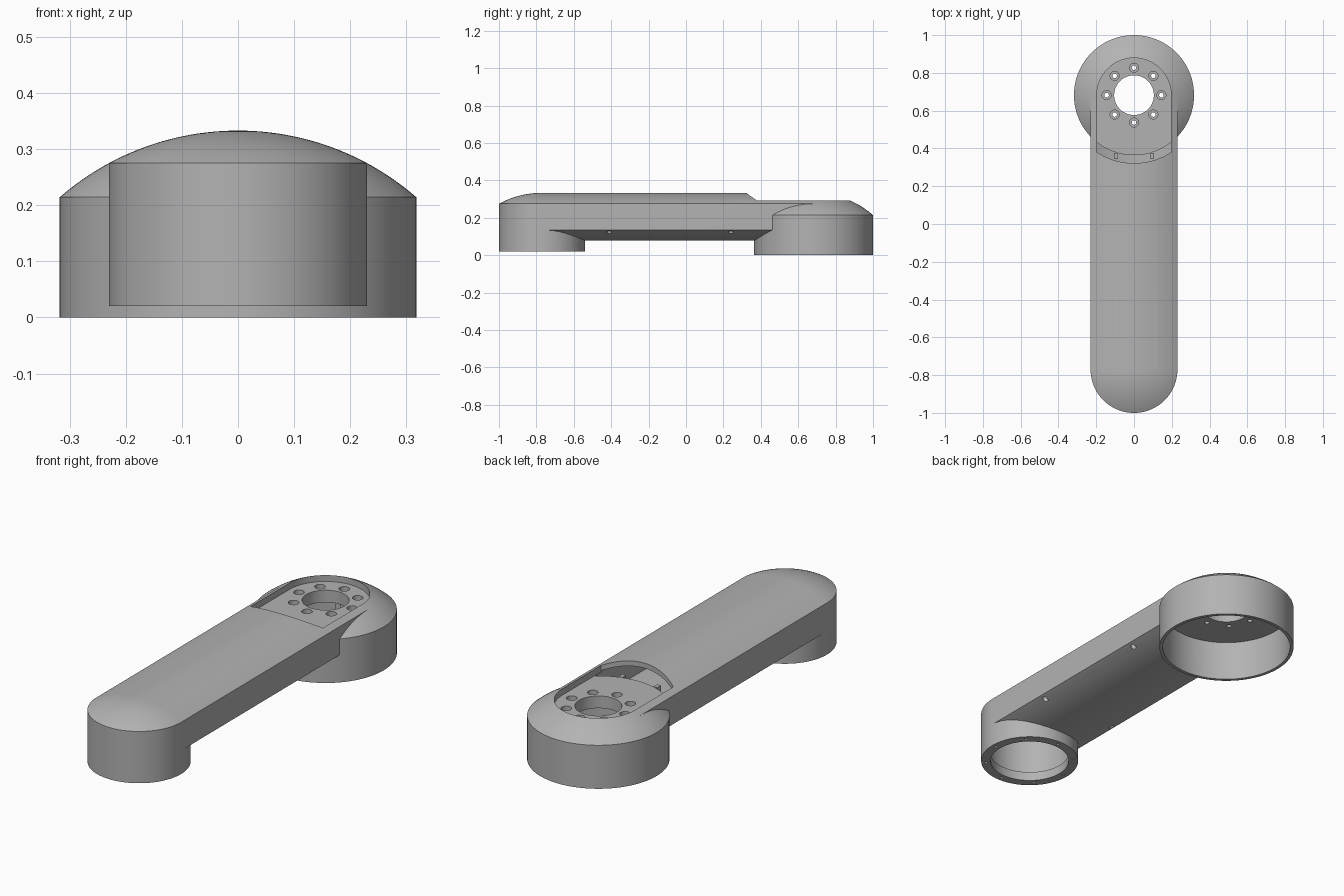
import bpy, bmesh, math
from mathutils import Vector

FOOT_Y, HUB_Y = -0.77, 0.682
FOOT_R, HUB_R = 0.23, 0.318
CROWN_R, TOP, BELLY = 0.485, 0.333, 0.077

if "Cube" in bpy.data.objects:
    bpy.data.objects.remove(bpy.data.objects["Cube"])

grey = bpy.data.materials.new("plain grey")
grey.use_nodes = True
colour = (0.45, 0.45, 0.45, 1)
grey.diffuse_color = colour
grey.node_tree.nodes["Principled BSDF"].inputs["Base Color"].default_value = colour


def sag(r):
    """Drop of the crowned surface at distance r from its crest."""
    return CROWN_R - math.sqrt(CROWN_R ** 2 - r * r)


def finish(name, bm):
    bmesh.ops.remove_doubles(bm, verts=bm.verts, dist=1e-5)
    bmesh.ops.recalc_face_normals(bm, faces=bm.faces)
    mesh = bpy.data.meshes.new(name)
    bm.to_mesh(mesh)
    bm.free()
    mesh.materials.append(grey)
    obj = bpy.data.objects.new(name, mesh)
    bpy.context.scene.collection.objects.link(obj)
    return obj


def lathe(name, profile, x, y, steps=96):
    """Revolve (radius, z) points about a vertical axis."""
    bm = bmesh.new()
    vs = [bm.verts.new((x + r, y, z)) for r, z in profile]
    es = [bm.edges.new(pair) for pair in zip(vs, vs[1:])]
    bmesh.ops.spin(bm, geom=vs + es, cent=(x, y, 0), axis=(0, 0, 1),
                   angle=math.tau, steps=steps, use_duplicate=False)
    return finish(name, bm)


def prism(name, points, sweep):
    """Extrude a closed outline of 3D points along a vector."""
    bm = bmesh.new()
    face = bm.faces.new([bm.verts.new(p) for p in points])
    out = bmesh.ops.extrude_face_region(bm, geom=[face])
    moved = [v for v in out["geom"] if isinstance(v, bmesh.types.BMVert)]
    bmesh.ops.translate(bm, verts=moved, vec=Vector(sweep))
    return finish(name, bm)


def cylinder(name, r, x, y, z0, z1, steps=96):
    return lathe(name, [(0, z0), (r, z0), (r, z1), (0, z1)], x, y, steps)


def combine(target, tool, operation):
    mod = target.modifiers.new(operation, "BOOLEAN")
    mod.operation, mod.object, mod.solver = operation, tool, "EXACT"
    bpy.context.view_layer.objects.active = target
    bpy.ops.object.modifier_apply(modifier=mod.name)
    bpy.data.objects.remove(tool)


def dome(r, top):
    return [(r * (1 - i / 16), top - sag(r * (1 - i / 16))) for i in range(17)]


def beam(name, half, inset, y0, y1):
    """Lens-shaped section with crowned top and belly."""
    xs = [half * (1 - i / 16) for i in range(33)]
    outline = [(x, y0, TOP - inset - sag(x)) for x in xs]
    outline += [(x, y0, BELLY + inset + sag(x)) for x in reversed(xs)]
    return prism(name, outline, (0, y1 - y0, 0))


# Arm with round front foot
arm = beam("arm_housing", FOOT_R, 0, FOOT_Y, HUB_Y)
foot = lathe("front_foot", [(0, 0.02), (FOOT_R, 0.02)] + dome(FOOT_R, TOP), 0, FOOT_Y)
combine(arm, foot, "UNION")

# Large round rear hub
hub = lathe("rear_hub", [(0, 0), (HUB_R, 0)] + dome(HUB_R, TOP), 0, HUB_Y)
combine(arm, hub, "UNION")

# Hollow arm, ending at the hub wall
hollow = beam("arm_hollow", 0.195, 0.025, FOOT_Y, 0.6)
combine(hollow, cylinder("hub_keepout", HUB_R, 0, HUB_Y, -0.1, 0.5), "DIFFERENCE")
combine(arm, hollow, "DIFFERENCE")

# Stepped opening in the foot and the open hub underside
bore = [(0, -0.05), (0.185, -0.05), (0.185, 0.065), (0.2, 0.065)] + dome(0.2, 0.303)
combine(arm, lathe("foot_bore", bore, 0, FOOT_Y), "DIFFERENCE")
combine(arm, cylinder("hub_bore", 0.302, 0, HUB_Y, -0.05, 0.2), "DIFFERENCE")

# Two small ribs at the hub wall
for side in (-1, 1):
    x = side * 0.095
    rib = prism("rib", [(x - 0.01, 0.345, 0.095), (x + 0.01, 0.345, 0.095),
                        (x + 0.01, 0.375, 0.095), (x - 0.01, 0.375, 0.095)], (0, 0, 0.19))
    combine(arm, rib, "UNION")

# Recessed seat on top of the hub
W, FRONT_R = 0.197, 0.36
seat = [(W * math.cos(math.pi * i / 48), HUB_Y + W * math.sin(math.pi * i / 48), 0.26)
        for i in range(49)]
seat += [(W * (i / 12 - 1), HUB_Y - math.sqrt(FRONT_R ** 2 - (W * (i / 12 - 1)) ** 2), 0.26)
         for i in range(25)]
combine(arm, prism("seat_recess", seat, (0, 0, 0.2)), "DIFFERENCE")

# Centre hole with counterbored screw holes around it
combine(arm, cylinder("centre_hole", 0.105, 0, HUB_Y, 0.1, 0.4), "DIFFERENCE")
screw = [(0, 0.15), (0.012, 0.15), (0.012, 0.23), (0.024, 0.23), (0.024, 0.3), (0, 0.3)]
for i in range(8):
    a = i * math.tau / 8
    c, s = math.cos(a), math.sin(a)
    combine(arm, lathe("screw_hole", screw, 0.145 * c, HUB_Y + 0.145 * s, 24), "DIFFERENCE")
    combine(arm, cylinder("foot_hole", 0.007, 0.208 * c, FOOT_Y + 0.208 * s, 0, 0.06, 16),
            "DIFFERENCE")

# Small holes along both edges of the belly
for x in (-0.205, 0.205):
    for y in (-0.41, 0.24):
        combine(arm, cylinder("belly_hole", 0.013, x, y, 0.05, 0.18, 20), "DIFFERENCE")

# Smooth curves, sharp edges
bpy.ops.object.select_all(action="DESELECT")
arm.select_set(True)
bpy.context.view_layer.objects.active = arm
bpy.ops.object.shade_smooth_by_angle(angle=math.radians(25))
